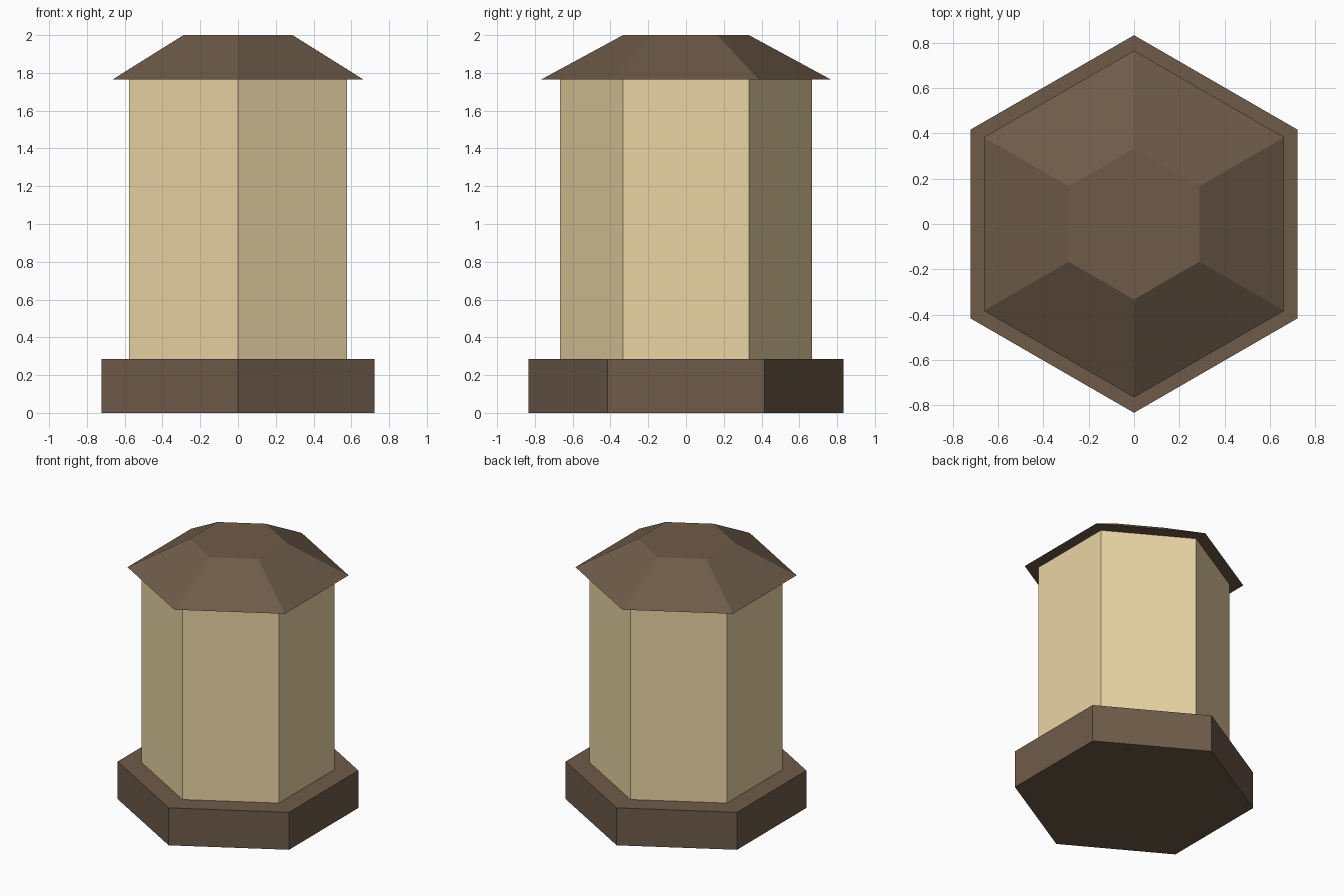
import bpy
import bmesh
from math import sin, cos, pi

if "Cube" in bpy.data.objects:
    bpy.data.objects.remove(bpy.data.objects["Cube"])


def material(name, rgb):
    mat = bpy.data.materials.new(name)
    mat.diffuse_color = (*rgb, 1)
    mat.use_nodes = True
    mat.node_tree.nodes["Principled BSDF"].inputs["Base Color"].default_value = mat.diffuse_color
    return mat


def hex_frustum(name, r_bottom, r_top, z0, z1, mat):
    """Closed six-sided prism with corners pointing along +y and -y."""
    bm = bmesh.new()
    rings = [[bm.verts.new((r * sin(i * pi / 3), r * cos(i * pi / 3), z)) for i in range(6)]
             for r, z in ((r_bottom, z0), (r_top, z1))]
    for ring in rings:
        bm.faces.new(ring)
    for i in range(6):
        j = (i + 1) % 6
        bm.faces.new((rings[0][i], rings[0][j], rings[1][j], rings[1][i]))
    bmesh.ops.recalc_face_normals(bm, faces=bm.faces[:])
    mesh = bpy.data.meshes.new(name)
    bm.to_mesh(mesh)
    bm.free()
    mesh.materials.append(mat)
    obj = bpy.data.objects.new(name, mesh)
    bpy.context.collection.objects.link(obj)
    return obj


brown = material("dark_brown", (0.156, 0.105, 0.067))
cream = material("warm_cream", (0.82, 0.66, 0.37))

# Plinth, lamp body and sloped cap
hex_frustum("base", 0.833, 0.833, 0, 0.285, brown)
hex_frustum("body", 0.667, 0.667, 0.285, 1.766, cream)
hex_frustum("roof", 0.765, 0.333, 1.766, 2.0, brown)
